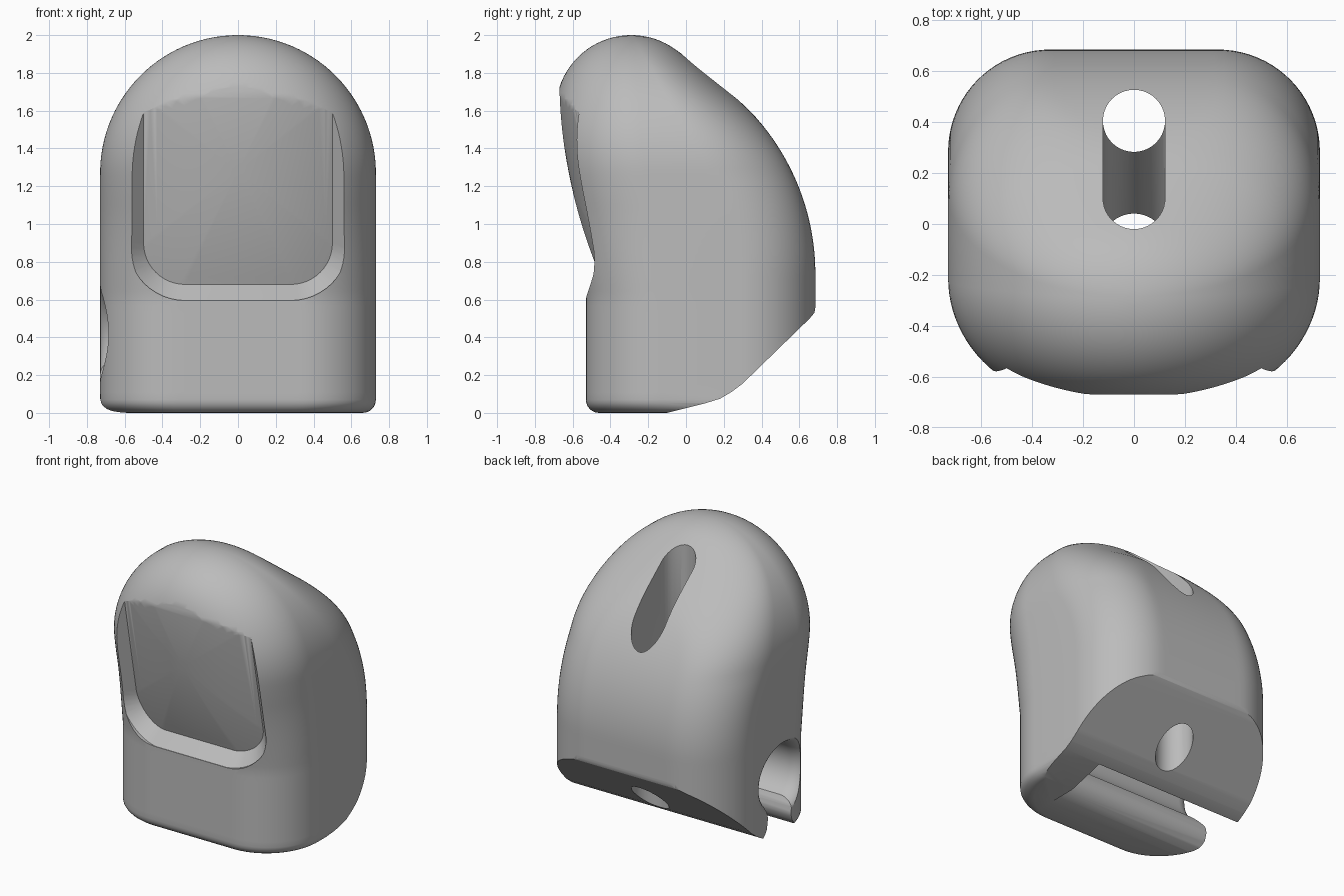
import bpy, bmesh, math
from mathutils import Vector

cube = bpy.data.objects.get("Cube")
if cube:
    bpy.data.objects.remove(cube, do_unlink=True)

grey = bpy.data.materials.new("plain_grey")
grey.use_nodes = True
colour = (0.5, 0.5, 0.5, 1)
grey.diffuse_color = colour
grey.node_tree.nodes["Principled BSDF"].inputs["Base Color"].default_value = colour


def loft(name, rings):
    """Closed solid through a list of rings with equal point counts."""
    bm = bmesh.new()
    loops = [[bm.verts.new(p) for p in ring] for ring in rings]
    n = len(loops[0])
    for a, b in zip(loops, loops[1:]):
        for i in range(n):
            j = (i + 1) % n
            bm.faces.new((a[i], a[j], b[j], b[i]))
    bm.faces.new(loops[0])
    bm.faces.new(loops[-1])
    bmesh.ops.remove_doubles(bm, verts=bm.verts, dist=1e-5)
    bmesh.ops.recalc_face_normals(bm, faces=bm.faces)
    mesh = bpy.data.meshes.new(name)
    bm.to_mesh(mesh)
    bm.free()
    mesh.materials.append(grey)
    obj = bpy.data.objects.new(name, mesh)
    bpy.context.collection.objects.link(obj)
    return obj


def ease(t):
    t = min(max(t, 0), 1)
    return t * t * (3 - 2 * t)


# Body: an arch with broadly rounded front and back edges
HALF, ARCH_Z, ROUND, FILLET = .73, 1.27, .4, .07
CORE = HALF - ROUND
TOP_Y, TOP_Z = -.29, ARCH_Z + CORE
BACK_Y, BACK_Z, BACK_R = .685, .735, 1.25
SLOPE, BEND = 1.243, .74


def front_depth(z):
    if z > TOP_Z:
        return TOP_Y - math.sqrt(ROUND ** 2 - (z - TOP_Z) ** 2)
    return -.53 - .16 * math.sin(math.pi / 2 * min(max((z - .6) / .95, 0), 1)) ** 1.3


def back_arc(z, offset):
    """Back curve moved inward: an arc that runs on as a straight slope."""
    radius = BACK_R - offset
    bend_z = BACK_Z + BEND * radius
    rise = max(min(z, bend_z) - BACK_Z, 0)
    y = BACK_Y - BACK_R + math.sqrt(radius ** 2 - rise ** 2)
    return y - max(z - bend_z, 0) * SLOPE


def back_depth(z):
    if z > 1.906:
        return TOP_Y + math.sqrt(ROUND ** 2 - (z - TOP_Z) ** 2)
    return back_arc(z, 0)


def section(z, count=56):
    rise = max(z - ARCH_Z, 0)
    width = math.sqrt(HALF ** 2 - rise ** 2)
    inset = FILLET - math.sqrt(FILLET ** 2 - max(FILLET - z, 0) ** 2)

    def fall(x):
        out = max(math.hypot(x, rise) - CORE, 0) / ROUND
        return math.sqrt(max(1 - out * out, 0))
    front, back, peak = front_depth(z), back_depth(z), fall(0)
    bulge = .1 * ease((z - .6) / .5)
    back_side = back_arc(min(z, ARCH_Z + rise * CORE / HALF), ROUND)
    ring = []
    for side in (1, -1):
        for i in range(count + 1):
            x = side * width * math.cos(math.pi * i / count)
            drop = 1 - fall(x) / peak
            if side == 1:
                y = back - (back - back_side) * drop - inset
            else:
                y = front + ROUND * peak * drop + bulge * x * x + inset
            ring.append((x * (1 - inset / width), y, z))
    return ring


levels = [FILLET * (1 - math.cos(math.pi / 2 * i / 6)) for i in range(6)]
levels += [FILLET + (TOP_Z - FILLET) * i / 40 for i in range(41)]
levels += [TOP_Z + ROUND * math.sin(math.pi / 2 * i / 20) for i in range(1, 20)] + [1.9998]
body = loft("body", [section(z) for z in levels])


# Recessed front panel, gently bulged, with a sloping rim
def panel_depth(x, z):
    return -.495 - .25 * (z - .77) + .11 * (z - .77) * (z - 1.28) + .4 * x * x


def panel_outline(grow, scale=1):
    pts = []
    radius = .22
    for cx, cz, start in ((1, 1, 0), (-1, 1, 90), (-1, -1, 180), (1, -1, 270)):
        for i in range(13):
            a = math.radians(start + i * 7.5)
            x = cx * (.5 - radius) + (radius + grow) * math.cos(a)
            z = cz * (.6 - radius) + (radius + grow) * math.sin(a)
            pts.append((x * scale, 1.28 + z * scale))
    return pts


rings = [[(x, panel_depth(x, z), z) for x, z in panel_outline(0, k / 14)] for k in range(1, 15)]
rings.append([(x, panel_depth(x, z) - .12, z) for x, z in panel_outline(.085)])
rings.append([(x, -1.2, z) for x, z in panel_outline(.085)])
cutters = [loft("panel_cutter", rings)]

# Slanted underside at the back
under = [(-.1, 0), (.1, .05), (.18, .075), (.24, .11), (.3, .155), (.655, .5),
         (.68, .53), (.687, .57), (1, .6), (1, -.3), (-.1, -.3)]
cutters.append(loft("underside_cutter", [[(x, y, z) for y, z in under] for x in (-1, 1)]))

# Cross bore with a flared mouth on one side, open through the bottom
BORE_Y, BORE_Z, BORE_R = -.07, .42, .22
FLARE = .11
bore = [(.45, BORE_R)]
for step in range(9):
    a = math.pi / 2 * step / 8
    bore.append((-.62 - FLARE * math.sin(a), BORE_R + FLARE * (1 - math.cos(a))))
bore.append((-1, BORE_R + FLARE))
cutters.append(loft("bore_cutter", [
    [(x, BORE_Y + r * math.cos(math.tau * i / 48),
      BORE_Z + (BORE_R + .4 * (r - BORE_R)) * math.sin(math.tau * i / 48))
     for i in range(48)] for x, r in bore]))
gap = [(-.33, -.1), (-.31, 0), (-.24, .012), (-.19, .04), (-.155, .08), (-.14, .13), (-.15, .18),
       (-.18, .24), (-.18, BORE_Z), (.12, BORE_Z), (.12, .18), (.13, .12), (.155, .085), (.2, .05), (.22, -.1)]
cutters.append(loft("gap_cutter", [[(x, y, z) for y, z in gap] for x in (-1, .44)]))


# Cord passage: a slot in the back that forks into two tubes
def tube(name, start, end, radius):
    start, end = Vector(start), Vector(end)
    turn = (end - start).to_track_quat('Z', 'Y')
    circle = [turn @ Vector((radius * math.cos(math.tau * i / 40), radius * math.sin(math.tau * i / 40), 0))
              for i in range(40)]
    return loft(name, [[p + c for c in circle] for p in (start, end)])


CORD, REAR_Y, FORE_Y = .122, .405, .102
FORK_Z, PITCH = 1.3, 1.34
slot = [(CORD * math.cos(math.pi * i / 20), REAR_Y + CORD * math.sin(math.pi * i / 20)) for i in range(21)]
slot += [(-CORD * math.cos(math.pi * i / 20), FORE_Y - CORD * math.sin(math.pi * i / 20)) for i in range(21)]
cutters.append(loft("slot_cutter", [[(x, y, FORK_Z + PITCH * (y - REAR_Y)) for x, y in slot],
                                    [(x, y, 2.3) for x, y in slot]]))
cutters.append(tube("rear_tube_cutter", (0, REAR_Y, -.1), (0, REAR_Y, FORK_Z + .2), CORD))
cutters.append(tube("fore_tube_cutter", (0, -.2, FORK_Z - PITCH * (REAR_Y + .2)), (0, REAR_Y, FORK_Z), CORD - .001))

# Carve the body and remove the cutters
bpy.context.view_layer.objects.active = body
body.select_set(True)
for cutter in cutters:
    cutter.hide_render = True
    mod = body.modifiers.new(cutter.name, 'BOOLEAN')
    mod.operation, mod.solver, mod.object = 'DIFFERENCE', 'EXACT', cutter
    bpy.ops.object.modifier_apply(modifier=mod.name)
    bpy.data.objects.remove(cutter, do_unlink=True)

bpy.ops.object.shade_smooth_by_angle(angle=math.radians(32))
